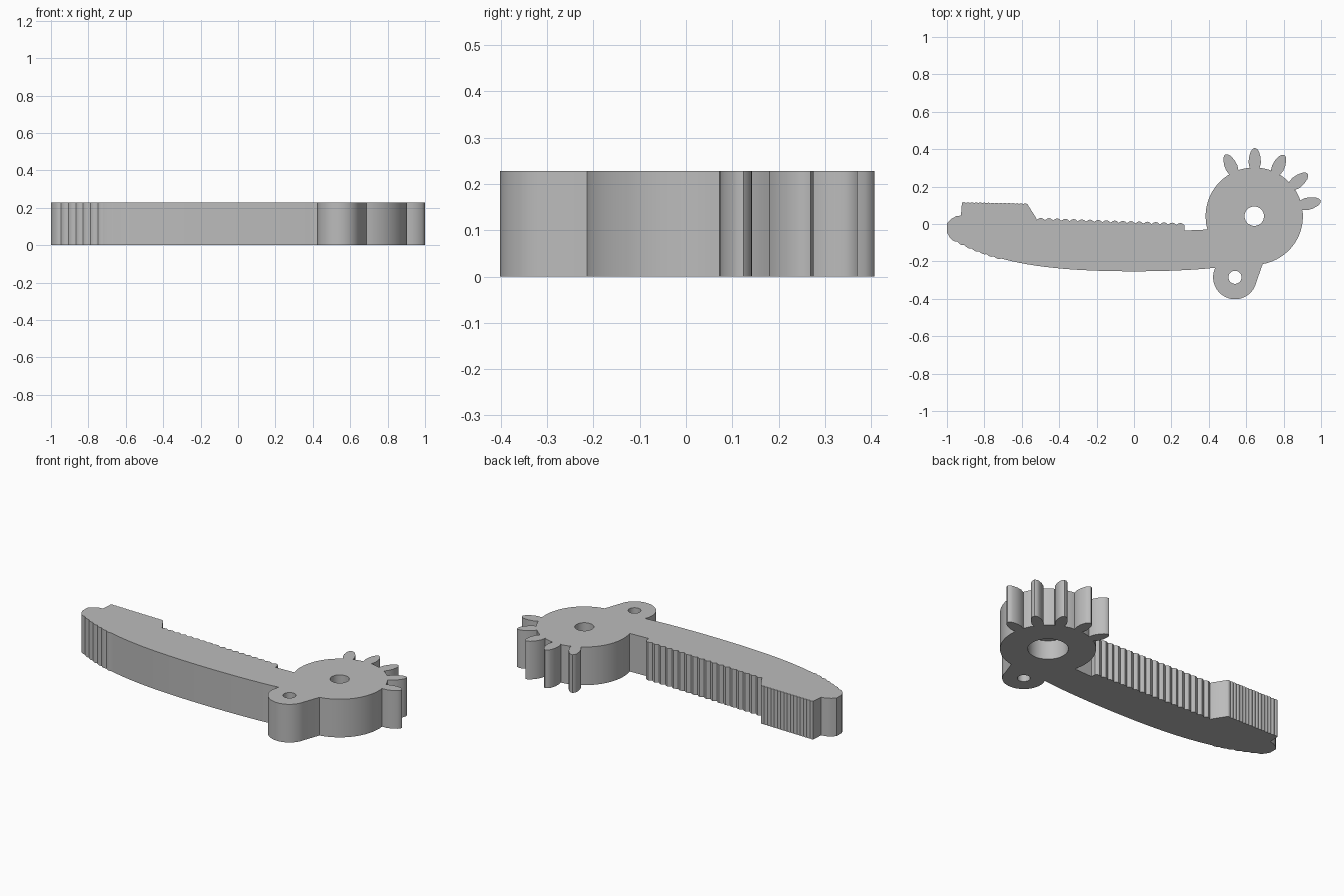
import bpy, bmesh
from math import sin, cos, pi, radians, degrees, atan2
from mathutils import Vector

if "Cube" in bpy.data.objects:
    bpy.data.objects.remove(bpy.data.objects["Cube"], do_unlink=True)

HEIGHT = 0.228
HUB, HUB_R = Vector((0.643, 0.042)), 0.26
LUG, LUG_R = Vector((0.54, -0.285)), 0.117

grey = bpy.data.materials.new("plain_grey")
grey.use_nodes = True
colour = (0.5, 0.5, 0.5, 1)
grey.diffuse_color = colour
grey.node_tree.nodes["Principled BSDF"].inputs["Base Color"].default_value = colour


def arc(centre, radius, start, end, steps):
    """Points on an arc, angles in degrees."""
    angles = [radians(start + (end - start) * i / steps) for i in range(steps + 1)]
    return [centre + radius * Vector((cos(a), sin(a))) for a in angles]


def scallops(start, end, count, depth):
    """Row of small rounded ridges to the right of the travel direction."""
    a, b = Vector(start), Vector(end)
    side = Vector((b.y - a.y, a.x - b.x)).normalized()
    n = count * 4
    return [a.lerp(b, i / n) + side * depth * abs(sin(pi * i / 4)) for i in range(n + 1)]


def prism(name, outline, bottom, top):
    """Extrude a closed outline into a solid."""
    bm = bmesh.new()
    base = bm.faces.new([bm.verts.new((p[0], p[1], bottom)) for p in outline])
    side = bmesh.ops.extrude_face_region(bm, geom=[base])["geom"]
    moved = [v for v in side if isinstance(v, bmesh.types.BMVert)]
    bmesh.ops.translate(bm, verts=moved, vec=(0, 0, top - bottom))
    bmesh.ops.recalc_face_normals(bm, faces=bm.faces)
    mesh = bpy.data.meshes.new(name)
    bm.to_mesh(mesh)
    bm.free()
    mesh.materials.append(grey)
    obj = bpy.data.objects.new(name, mesh)
    bpy.context.collection.objects.link(obj)
    return obj


def belly(x):
    return -0.253 + 0.08 * x**2 + 0.11 * x**4


# Curved underside of the arm, ridged near the tip
outline = [Vector((-1, 0.005)), Vector((-1, -0.045))]
ridges, first, last = 7, -0.985, -0.71
for i in range(ridges * 4 + 1):
    x = first + (last - first) * i / (ridges * 4)
    outline.append(Vector((x, belly(x) - 0.007 * abs(sin(pi * i / 4)))))
for i in range(1, 25):
    x = last + (0.43 - last) * i / 24
    outline.append(Vector((x, belly(x))))

# Rounded pivot lug
outline += arc(LUG, LUG_R, 155, 348, 32)

# Hub with five gear teeth on its back edge
profile = [(0.255, 0.026), (0.285, 0.033), (0.315, 0.031), (0.345, 0.022), (0.359, 0.012)]
flank = [(r, -w) for r, w in profile] + [(0.365, 0)] + list(reversed(profile))
root = degrees(atan2(profile[0][1], profile[0][0]))
angle = -80
for k in range(5):
    tooth = 13 + 25.5 * k
    outline += arc(HUB, HUB_R, angle, tooth - root - 0.5, 20 if k == 0 else 5)
    a = radians(tooth)
    radial, tangent = Vector((cos(a), sin(a))), Vector((-sin(a), cos(a)))
    outline += [HUB + radial * r + tangent * w for r, w in flank]
    angle = tooth + root + 0.5
outline += arc(HUB, HUB_R, angle, 196, 20)

# Step, serrated gripping edge, raised pad and tip
outline += [Vector((0.27, -0.035))]
outline += scallops((0.27, -0.007), (-0.52, 0.022), 18, 0.012)
outline += [Vector((-0.525, 0.035))]
outline += scallops((-0.57, 0.106), (-0.92, 0.113), 16, 0.004)
outline += [Vector(p) for p in ((-0.925, 0.045), (-0.95, 0.042), (-0.98, 0.025))]

jaw = prism("gripper_jaw", outline, 0, HEIGHT)

# Shaft hole with a wider recess underneath, and the lug hole
holes = [("shaft_hole", HUB, 0.052, -0.1, 0.4),
         ("shaft_recess", HUB, 0.11, -0.1, HEIGHT / 2),
         ("lug_hole", LUG, 0.035, -0.1, 0.4)]
bpy.context.view_layer.objects.active = jaw
for name, centre, radius, low, high in holes:
    cutter = prism(name, arc(centre, radius, 0, 360, 40)[:-1], low, high)
    cutter.hide_render = True
    cut = jaw.modifiers.new(name, "BOOLEAN")
    cut.operation, cut.solver, cut.object = "DIFFERENCE", "EXACT", cutter
    bpy.ops.object.modifier_apply(modifier=name)
    bpy.data.objects.remove(cutter, do_unlink=True)

bpy.ops.object.select_all(action="DESELECT")
jaw.select_set(True)
bpy.ops.object.shade_smooth_by_angle(angle=radians(30))
